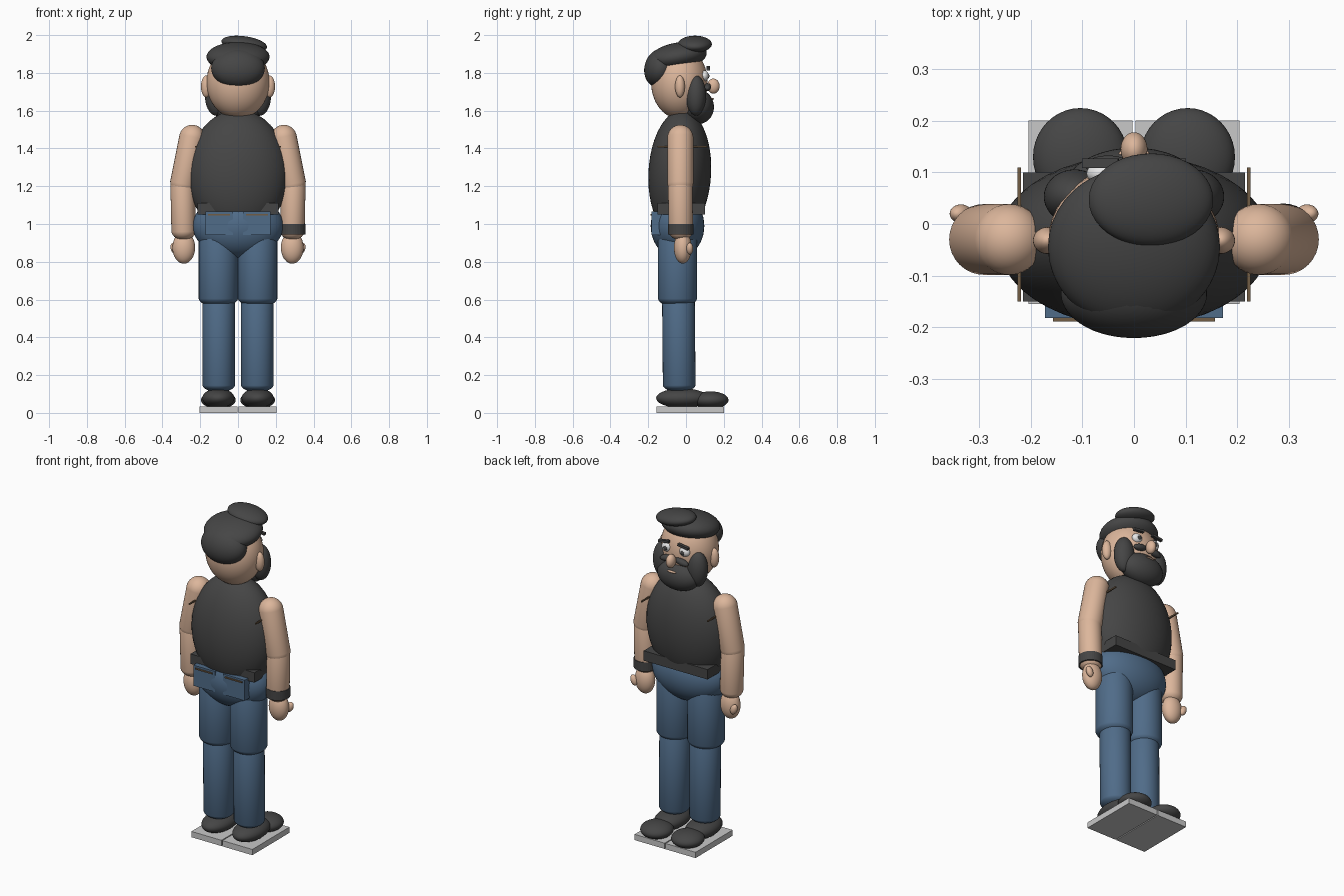
import bpy, bmesh, math
from mathutils import Vector, Matrix

cube = bpy.data.objects.get("Cube")
if cube:
    bpy.data.objects.remove(cube)


def material(name, r, g, b):
    m = bpy.data.materials.new(name)
    m.use_nodes = True
    m.diffuse_color = (r, g, b, 1)
    m.node_tree.nodes["Principled BSDF"].inputs["Base Color"].default_value = (r, g, b, 1)
    return m


DARK = material("charcoal", 0.06, 0.06, 0.06)
DENIM = material("denim blue", 0.08, 0.15, 0.25)
SKIN = material("skin", 0.72, 0.47, 0.33)
GREY = material("light grey", 0.58, 0.58, 0.58)
BROWN = material("brown thread", 0.17, 0.11, 0.06)
WHITE = material("eye white", 0.8, 0.8, 0.8)


def finish(bm, name, mat, smooth=True):
    me = bpy.data.meshes.new(name)
    for f in bm.faces:
        f.smooth = smooth
    bm.to_mesh(me)
    bm.free()
    me.materials.append(mat)
    ob = bpy.data.objects.new(name, me)
    bpy.context.collection.objects.link(ob)
    return ob


def place(ob, loc, rot):
    ob.location = loc
    ob.rotation_euler = [math.radians(a) for a in rot]
    return ob


def ball(name, mat, loc, radii, rot=(0, 0, 0)):
    bm = bmesh.new()
    bmesh.ops.create_icosphere(bm, subdivisions=4, radius=1)
    bmesh.ops.scale(bm, vec=radii, verts=bm.verts)
    return place(finish(bm, name, mat), loc, rot)


def box(name, mat, loc, size, rot=(0, 0, 0)):
    bm = bmesh.new()
    bmesh.ops.create_cube(bm, size=1)
    bmesh.ops.scale(bm, vec=size, verts=bm.verts)
    return place(finish(bm, name, mat, False), loc, rot)


def limb(name, mat, top, bottom, r, cap):
    """Rounded tube between the centres of its two domed ends."""
    top, bottom = Vector(top), Vector(bottom)
    axis = top - bottom
    bm = bmesh.new()
    bmesh.ops.create_uvsphere(bm, u_segments=32, v_segments=15, radius=1)
    bmesh.ops.scale(bm, vec=(r, r, cap), verts=bm.verts)
    for v in bm.verts:
        v.co.z += math.copysign(axis.length / 2, v.co.z)
    turn = axis.to_track_quat('Z', 'Y').to_matrix().to_4x4()
    bm.transform(Matrix.Translation((top + bottom) / 2) @ turn)
    return finish(bm, name, mat)


# Torso, hips and belt
ball("torso", DARK, (0, -0.033, 1.27), (0.265, 0.166, 0.335), (-3, 0, 0))
ball("hips", DENIM, (0, -0.045, 0.99), (0.24, 0.142, 0.17))
box("belt", DARK, (0, -0.025, 1.08), (0.43, 0.25, 0.06))

# Head and hair
ball("head", SKIN, (0, -0.035, 1.75), (0.167, 0.15, 0.193))
ball("hair_cap", DARK, (0, -0.045, 1.885), (0.167, 0.157, 0.075), (10, 0, 0))
ball("hair_back", DARK, (0, -0.135, 1.825), (0.142, 0.085, 0.105), (-15, 0, 0))
ball("hair_tuft", DARK, (0.033, 0.047, 1.952), (0.122, 0.09, 0.042), (0, 8, 0))
ball("nose", SKIN, (0, 0.145, 1.73), (0.026, 0.033, 0.04))
ball("beard", DARK, (0, 0.068, 1.62), (0.135, 0.08, 0.09))
ball("mouth", SKIN, (0, 0.135, 1.662), (0.03, 0.013, 0.006))

for side, s in (("left", 1), ("right", -1)):
    # Face details
    ball(side + "_ear", SKIN, (s * 0.168, -0.032, 1.728), (0.028, 0.026, 0.058))
    ball(side + "_sideburn", DARK, (s * 0.115, 0.053, 1.68), (0.06, 0.053, 0.107))
    ball(side + "_eye", WHITE, (s * 0.06, 0.098, 1.785), (0.032, 0.022, 0.028))
    ball(side + "_pupil", DARK, (s * 0.058, 0.116, 1.783), (0.013, 0.008, 0.013))
    box(side + "_eyebrow", DARK, (s * 0.065, 0.118, 1.825), (0.07, 0.018, 0.014), (0, s * 8, 0))
    ball(side + "_moustache", DARK, (s * 0.05, 0.113, 1.725), (0.045, 0.02, 0.019), (0, s * 12, 0))

    # Arms
    limb(side + "_upper_arm", SKIN, (s * 0.243, -0.03, 1.455), (s * 0.29, -0.03, 1.22), 0.069, 0.07)
    limb(side + "_forearm", SKIN, (s * 0.293, -0.03, 1.2), (s * 0.288, -0.028, 0.965), 0.065, 0.05)
    ball(side + "_hand", SKIN, (s * 0.287, -0.017, 0.875), (0.06, 0.047, 0.085))
    ball(side + "_thumb", SKIN, (s * 0.336, 0.02, 0.87), (0.02, 0.018, 0.032), (0, s * 20, 0))
    box(side + "_armhole_seam", BROWN, (s * 0.223, -0.02, 1.41), (0.007, 0.26, 0.008))

    # Legs, shoes and stand
    limb(side + "_thigh", DENIM, (s * 0.104, -0.045, 0.95), (s * 0.104, -0.045, 0.61), 0.105, 0.05)
    limb(side + "_shin", DENIM, (s * 0.102, -0.04, 0.6), (s * 0.102, -0.036, 0.15), 0.087, 0.04)
    ball(side + "_heel", DARK, (s * 0.104, -0.02, 0.078), (0.085, 0.138, 0.052))
    ball(side + "_toe", DARK, (s * 0.104, 0.13, 0.068), (0.092, 0.095, 0.046))
    box(side + "_stand", GREY, (s * 0.104, 0.023, 0.0175), (0.202, 0.356, 0.035))

    # Back pockets
    box(side + "_pocket", DENIM, (s * 0.1, -0.155, 1.003), (0.145, 0.055, 0.125))
    box(side + "_pocket_seam", BROWN, (s * 0.1, -0.185, 1.05), (0.115, 0.008, 0.008))

# Wristband
bm = bmesh.new()
bmesh.ops.create_cone(bm, cap_ends=True, segments=32, radius1=0.064, radius2=0.064, depth=0.055)
for f in bm.faces:
    f.smooth = len(f.verts) == 4
band = finish(bm, "wristband", DARK, False)
place(band, (0.29, -0.028, 0.973), (0, 0, 0))
band.scale = (1.04, 1.06, 1)
